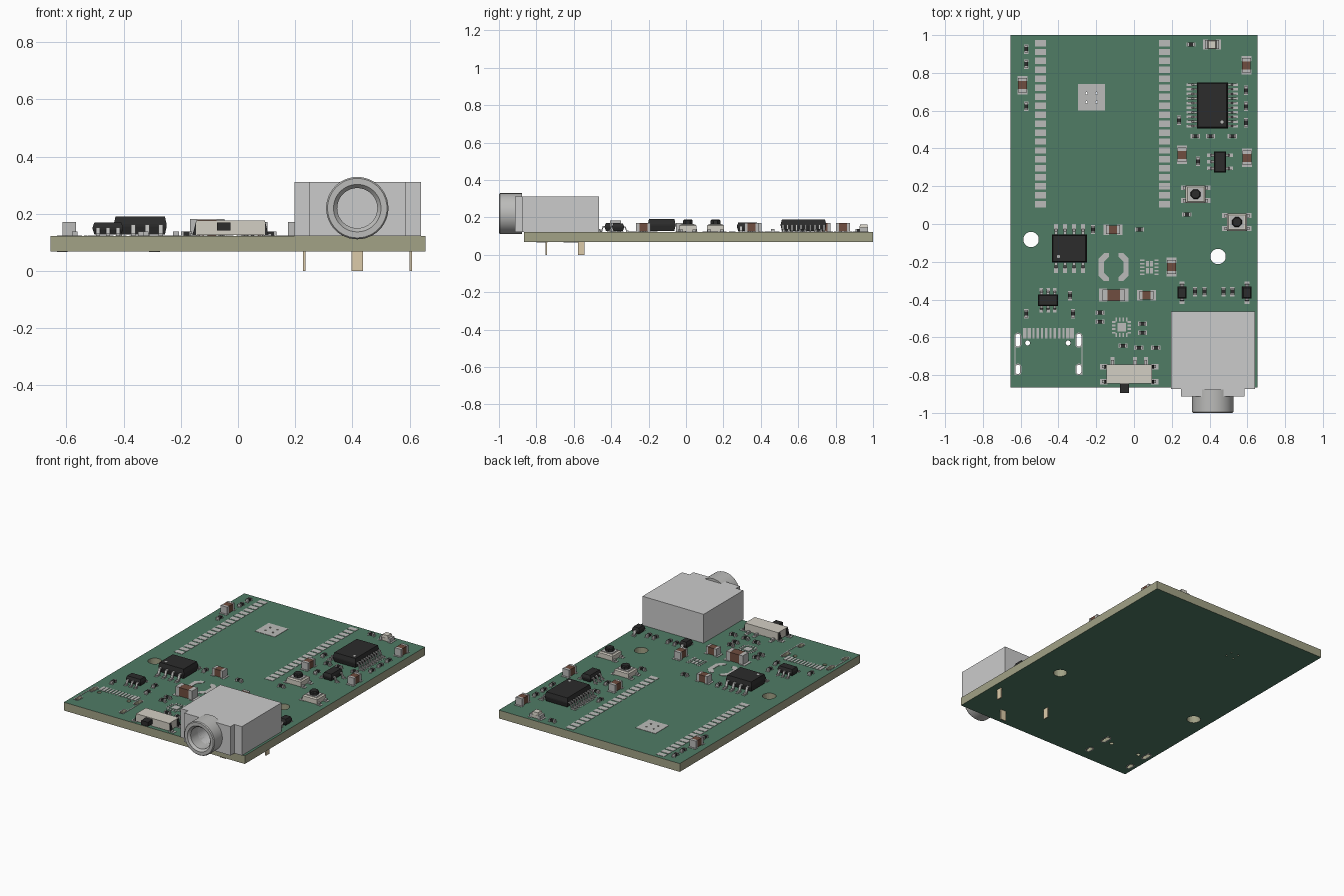
import bpy, bmesh, math
from mathutils import Vector, Matrix

if "Cube" in bpy.data.objects:
    bpy.data.objects.remove(bpy.data.objects["Cube"])

Z0, ZB = 0.122, 0.068          # board top and bottom


def material(name, r, g, b):
    m = bpy.data.materials.new(name)
    m.diffuse_color = (r, g, b, 1)
    m.use_nodes = True
    m.node_tree.nodes["Principled BSDF"].inputs["Base Color"].default_value = m.diffuse_color
    return m


GREEN = material("solder_mask", .08, .2, .13)
TAN = material("fibreglass", .36, .36, .24)
SILVER = material("tinned", .5, .5, .49)
BLACK = material("black_plastic", .025, .025, .025)
BROWN = material("ceramic", .16, .075, .05)
GOLD = material("gold", .72, .6, .4)
CREAM = material("cream", .65, .62, .55)


def loft(bm, loops, cyclic=False):
    rings = [[bm.verts.new(p) for p in l] for l in loops]
    n = len(rings[0])
    for i in range(len(rings) - (0 if cyclic else 1)):
        a, b = rings[i], rings[(i + 1) % len(rings)]
        for j in range(n):
            bm.faces.new((a[j], a[(j + 1) % n], b[(j + 1) % n], b[j]))
    if not cyclic:
        bm.faces.new(rings[0])
        bm.faces.new(rings[-1])


def rect(x, y, w, d, z):
    return [(x + sx * w / 2, y + sy * d / 2, z) for sx, sy in ((-1, -1), (1, -1), (1, 1), (-1, 1))]


def box(bm, x, y, w, d, z1, z2):
    loft(bm, [rect(x, y, w, d, z1), rect(x, y, w, d, z2)])


def pad(x, y, w, d):
    box(pads, x, y, w, d, Z0 - .001, Z0 + .002)


def slot(x, y, r, half, z, n=16):
    # circle stretched along y
    pts = []
    for i in range(n):
        a = 2 * math.pi * (i + .5) / n
        pts.append((x + r * math.cos(a), y + r * math.sin(a) + math.copysign(half, math.sin(a)), z))
    return pts


def make(bm, name, mat=None, smooth=False):
    bmesh.ops.recalc_face_normals(bm, faces=bm.faces)
    me = bpy.data.meshes.new(name)
    bm.to_mesh(me)
    bm.free()
    ob = bpy.data.objects.new(name, me)
    bpy.context.collection.objects.link(ob)
    if mat:
        me.materials.append(mat)
    if smooth:
        bpy.ops.object.select_all(action='DESELECT')
        ob.select_set(True)
        bpy.context.view_layer.objects.active = ob
        bpy.ops.object.shade_smooth_by_angle()
    return ob


def cut(ob, cutter):
    mod = ob.modifiers.new("holes", 'BOOLEAN')
    mod.object, mod.operation, mod.solver = cutter, 'DIFFERENCE', 'EXACT'
    me = bpy.data.meshes.new_from_object(ob.evaluated_get(bpy.context.evaluated_depsgraph_get()))
    ob.modifiers.clear()
    ob.data = me


pads, ends = bmesh.new(), bmesh.new()

# circuit board with drilled holes
bm = bmesh.new()
box(bm, 0, .0675, 1.31, 1.865, ZB, Z0)
board = make(bm, "circuit_board", GREEN)
board.data.materials.append(TAN)
drills = [(-.545, -.082, .041, 0), (.445, -.172, .041, 0), (-.563, -.63, .013, 0), (-.349, -.63, .013, 0)]
usb_slots = [(x, y, .013, h) for x in (-.615, -.292) for y, h in ((-.615, .021), (-.77, .012))]
vias = [(x, y, .006, 0) for x in (-.251, -.198) for y in (.692, .645)]
bm = bmesh.new()
for x, y, r, h in drills + usb_slots + vias:
    loft(bm, [slot(x, y, r, h, 0, 24), slot(x, y, r, h, .2, 24)])
drill = make(bm, "drill_cutter")
cut(board, drill)
for p in board.data.polygons:
    p.material_index = 0 if abs(p.normal.z) > .5 else 1
bm = bmesh.new()
box(bm, -.225, .67, .143, .14, Z0 - .001, Z0 + .002)
ground = make(bm, "ground_pad", SILVER)
cut(ground, drill)
bpy.data.objects.remove(drill)

# ring pads around the slots, on both sides
for x, y, r, h in usb_slots:
    for za, zb in ((Z0 - .001, Z0 + .002), (ZB - .002, ZB + .001)):
        loft(pads, [slot(x, y, r + .006, h, za), slot(x, y, r + .006, h, zb),
                    slot(x, y, r, h, zb), slot(x, y, r, h, za)], True)

# radio module pads and USB socket pads
for i in range(19):
    for x in (-.495, .161):
        pad(x, .958 - i * .0474, .058, .034)
for i in range(12):
    wide = i in (0, 1, 10, 11)
    pad(-.578 + i * .0227, -.578, .019 if wide else .012, .055)
for x in (-.63, -.275):
    pad(x, -.72, .005, .16)

# inductor footprint: two mirrored C pads
c_pad = [(.025, .075), (.05, .075), (.08, .045), (.08, -.045), (.05, -.075), (.025, -.075),
         (.025, -.055), (.052, -.028), (.052, .028), (.025, .055)]
for s in (-1, 1):
    loft(pads, [[(-.108 + s * x, -.228 + y, z) for x, y in c_pad] for z in (Z0 - .001, Z0 + .002)])

# leadless chip footprints
for i in range(5):
    for s in (-1, 1):
        pad(.082 + s * .038, -.192 - i * .0185, .022, .01)
for i in (-1, 1):
    for j in (-1, 1):
        pad(.082 + i * .011, -.229 + j * .018, .017, .028)
pad(-.066, -.547, .045, .045)
for i in range(4):
    for s in (-1, 1):
        o = -.028 + i * .0187
        pad(-.066 + s * .041, -.547 + o, .02, .009)
        pad(-.066 + o, -.547 + s * .041, .009, .02)


# two-ended chip parts: dark middle, metal ends, pads underneath
def chip_part(bm, x, y, length, width, height, vertical):
    def put(b, off, l, w, z1, z2):
        if vertical:
            box(b, x, y + off, w, l, z1, z2)
        else:
            box(b, x + off, y, l, w, z1, z2)
    put(bm, 0, length * .56, width * .98, Z0 + .003, Z0 + height - .001)
    for s in (-1, 1):
        put(ends, s * length * .39, length * .22, width, Z0 + .002, Z0 + height)
        put(pads, s * length * .47, length * .36, width * 1.15, Z0 - .001, Z0 + .002)


bm = bmesh.new()
for x, y in [(-.571, .926), (-.571, .846), (-.571, .623), (.593, .708), (.593, .623), (.593, .536),
             (.339, .332), (.238, .549), (-.339, -.379), (-.571, -.475), (-.323, -.475), (-.217, -.029),
             (.323, -.358), (.373, -.358), (.474, -.358), (.521, -.358)]:
    chip_part(bm, x, y, .038, .02, .017, True)
for x, y in [(.302, .95), (.325, .464), (.405, .464), (.521, .464), (.28, .05), (.029, -.029),
             (-.058, -.645), (.026, -.655), (.116, -.655), (.045, -.528), (.045, -.576),
             (-.18, -.469), (-.18, -.517)]:
    chip_part(bm, x, y, .038, .02, .017, False)
make(bm, "resistors", BLACK)

bm = bmesh.new()
for x, y in [(-.59, .735), (.595, .84), (.254, .366), (.598, .35), (.198, -.228)]:
    chip_part(bm, x, y, .076, .047, .049, True)
for x, y in [(-.111, -.03), (.066, -.377)]:
    chip_part(bm, x, y, .076, .047, .049, False)
chip_part(bm, -.108, -.377, .12, .06, .06, False)
make(bm, "capacitors", BROWN)

bm = bmesh.new()
chip_part(bm, .413, .95, .075, .047, .024, False)
loft(bm, [rect(.413, .95, .05, .045, Z0 + .02), rect(.413, .95, .038, .04, Z0 + .04)])
make(bm, "indicator_lamp", CREAM)


# leaded chips: bevelled body plus bent legs on two sides
def lead(bm, x, y, ang, zm, L, w):
    t, z = .007, Z0 + .002
    prof = [(-.004, zm + t), (.35 * L, zm + t), (.6 * L, z + t), (L, z + t),
            (L, z), (.48 * L, z), (.23 * L, zm), (-.004, zm)]
    m = Matrix.Translation((x, y, 0)) @ Matrix.Rotation(ang, 4, 'Z')
    loft(bm, [[m @ Vector((u, v, h)) for u, h in prof] for v in (-w / 2, w / 2)])
    c, s = abs(math.cos(ang)), abs(math.sin(ang))
    p = m @ Vector((L * .8, 0, 0))
    pad(p.x, p.y, L * .75 * c + w * 1.3 * s, L * .75 * s + w * 1.3 * c)


def chip(name, x, y, w, d, top, L, lw, rows, dot=None):
    bm, zm = bmesh.new(), (Z0 + top) / 2
    k = .012
    loft(bm, [rect(x, y, w - k, d - k, Z0 + .006), rect(x, y, w, d, zm),
              rect(x, y, w, d, zm + .008), rect(x, y, w - k, d - k, top)])
    make(bm, name, BLACK)
    legs = bmesh.new()
    for ang, offs in rows:
        for o in offs:
            c, s = round(math.cos(ang)), round(math.sin(ang))
            lead(legs, x + c * w / 2 + abs(s) * o, y + s * d / 2 + abs(c) * o, ang, zm, L, lw)
    make(legs, name + "_legs", SILVER)
    if dot:
        bm = bmesh.new()
        loft(bm, [slot(*dot, .009, 0, top - .002), slot(*dot, .009, 0, top + .0008)])
        make(bm, name + "_pin_mark", SILVER)


E, N, W, S = 0, math.pi / 2, math.pi, -math.pi / 2
four = [-.072, -.024, .024, .072]
three = [-.035, 0, .035]
ten = [-.11 + i * .0244 for i in range(10)]
chip("power_chip", -.342, -.13, .185, .148, .19, .048, .016, [(N, four), (S, four)], (-.4, -.172))
chip("interface_chip", .415, .628, .164, .243, .188, .046, .01, [(E, ten), (W, ten)], (.466, .54))
chip("protection_chip", -.455, -.404, .106, .061, .17, .03, .014, [(N, three), (S, three)])
chip("regulator_chip", .455, .329, .064, .112, .172, .032, .014, [(W, three), (E, [-.035, .035])])
for i, x in enumerate((.254, .598)):
    chip("diode_%d" % (i + 1), x, -.363, .05, .063, .168, .024, .02, [(N, [0]), (S, [0])])

# push buttons
for i, (x, y) in enumerate([(.326, .158), (.545, .01)]):
    bm = bmesh.new()
    loft(bm, [rect(x, y, .105, .092, Z0 + .003), rect(x, y, .105, .092, Z0 + .034),
              rect(x, y, .088, .076, Z0 + .04)])
    make(bm, "button_case_%d" % (i + 1), CREAM)
    bm = bmesh.new()
    box(bm, x, y, .076, .066, Z0 + .036, Z0 + .043)
    make(bm, "button_cover_%d" % (i + 1), SILVER)
    bm = bmesh.new()
    loft(bm, [slot(x, y, r, 0, z, 8) for r, z in ((.028, Z0 + .04), (.028, Z0 + .06), (.023, Z0 + .066))])
    make(bm, "button_cap_%d" % (i + 1), BLACK)
    for sx in (-1, 1):
        for sy in (-1, 1):
            pad(x + sx * .063, y + sy * .034, .03, .026)
            box(ends, x + sx * .056, y + sy * .034, .02, .018, Z0, Z0 + .012)

# slide switch
bm = bmesh.new()
box(bm, -.026, -.795, .24, .1, Z0 + .004, Z0 + .054)
make(bm, "switch_case", CREAM)
bm = bmesh.new()
box(bm, -.05, -.868, .048, .054, Z0 + .02, Z0 + .048)
for sx in (-1, 1):
    for y in (-.755, -.835):
        loft(bm, [rect(-.026 + sx * .122, y, .022, .018, Z0 + .004),
                  rect(-.026 + sx * .115, y, .012, .018, Z0 + .05)])
        pad(-.026 + sx * .135, y, .04, .03)
        box(ends, -.026 + sx * .13, y, .025, .016, Z0, Z0 + .01)
make(bm, "switch_slider", BLACK)
for x in (-.114, .005, .063):
    pad(x, -.726, .022, .045)
    box(ends, x, -.735, .014, .03, Z0, Z0 + .012)

# audio jack: stepped body, bore, round nose and through-board pins
bm = bmesh.new()
outline = [(.197, -.464), (.64, -.464), (.64, -.874), (.585, -.874), (.585, -.913),
           (.25, -.913), (.25, -.874), (.197, -.874)]
loft(bm, [[(x, y, z) for x, y in outline] for z in (Z0 + .001, .312)])
jack = make(bm, "jack_body")


def circle_y(r, y, n=48):
    return [(.417 + r * math.cos(2 * math.pi * i / n), y, .22 + r * math.sin(2 * math.pi * i / n)) for i in range(n)]


bm = bmesh.new()
loft(bm, [circle_y(.07, -1.05), circle_y(.07, -.7)])
bore = make(bm, "bore_cutter")
cut(jack, bore)
bpy.data.objects.remove(bore)
bm = bmesh.new()
loft(bm, [circle_y(r, y) for r, y in ((.109, -.876), (.109, -.994), (.104, -1), (.083, -1),
                                      (.07, -.985), (.07, -.876))], True)
make(bm, "jack_nose", SILVER, True)
bm = bmesh.new()
for x, y, w, d in ((.417, -.748, .04, .008), (.232, -.56, .008, .035), (.604, -.56, .008, .035)):
    box(bm, x, y, w, d, 0, Z0 + .01)
make(bm, "jack_pins", GOLD)

make(pads, "solder_pads", SILVER)
make(ends, "metal_terminals", SILVER)
